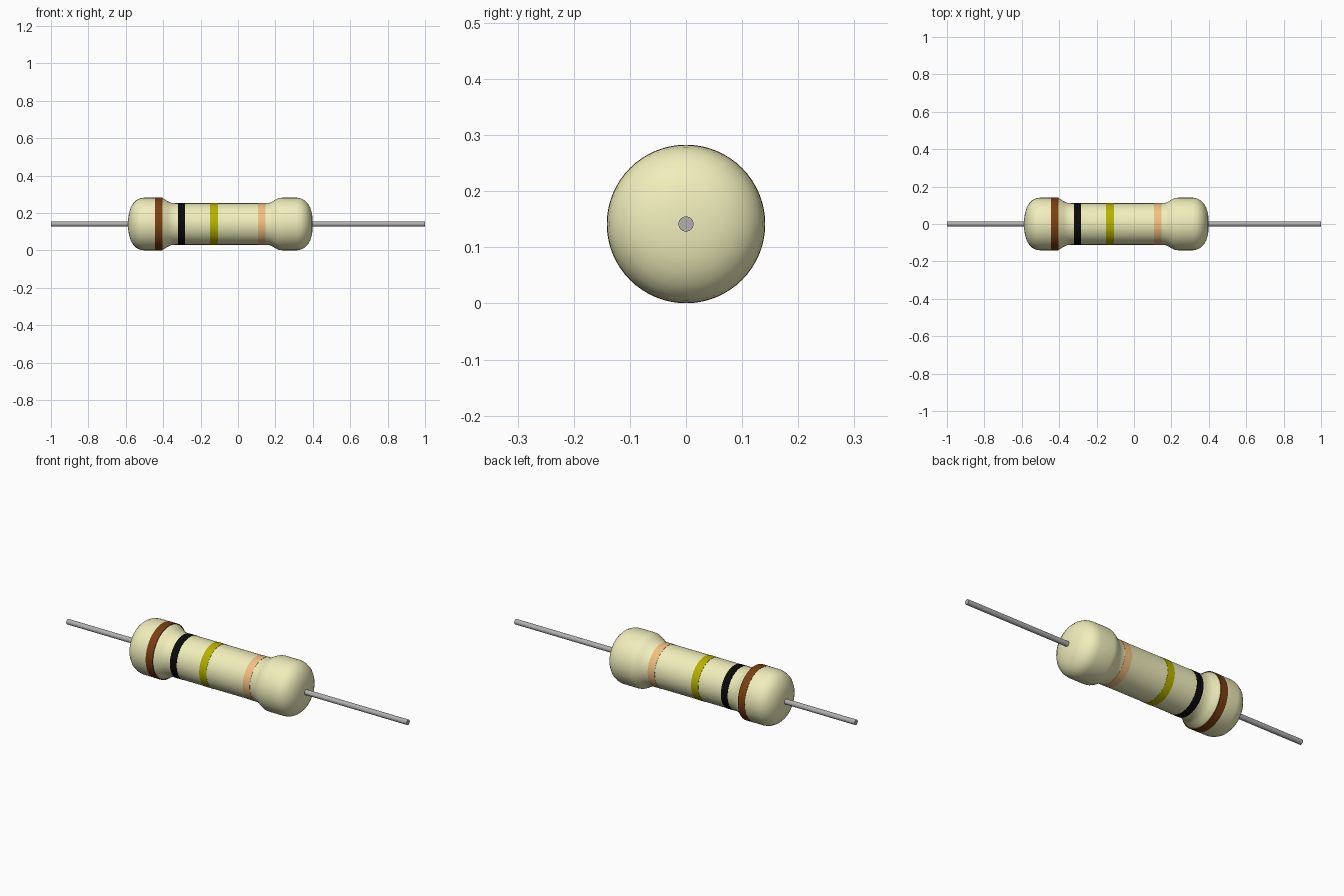
import bpy, bmesh, math

if "Cube" in bpy.data.objects:
    bpy.data.objects.remove(bpy.data.objects["Cube"])

AXIS_Z = 0.1415   # height of the shared axis
MID = -0.094      # centre of the body along x


def lathe(name, profile, color=None, seg=64, closed=False):
    """Spin (x, radius) points around the long axis."""
    bm = bmesh.new()
    rings = []
    for x, r in profile:
        if r == 0:
            rings.append([bm.verts.new((x, 0, AXIS_Z))] * seg)
        else:
            rings.append([bm.verts.new((x, r * math.cos(a), AXIS_Z + r * math.sin(a)))
                          for a in (2 * math.pi * i / seg for i in range(seg))])
    pairs = list(zip(rings, rings[1:] + rings[:1] if closed else rings[1:]))
    for p, q in pairs:
        for i in range(seg):
            j = (i + 1) % seg
            bm.faces.new(list(dict.fromkeys((p[i], p[j], q[j], q[i]))))
    bmesh.ops.recalc_face_normals(bm, faces=bm.faces)
    mesh = bpy.data.meshes.new(name)
    bm.to_mesh(mesh)
    bm.free()
    ob = bpy.data.objects.new(name, mesh)
    bpy.context.collection.objects.link(ob)
    if color:
        mat = bpy.data.materials.new(name + "_color")
        mat.diffuse_color = (*color, 1)
        mat.use_nodes = True
        mat.node_tree.nodes["Principled BSDF"].inputs["Base Color"].default_value = mat.diffuse_color
        mesh.materials.append(mat)
    bpy.ops.object.select_all(action='DESELECT')
    ob.select_set(True)
    bpy.context.view_layer.objects.active = ob
    bpy.ops.object.shade_smooth_by_angle(angle=math.radians(35))
    return ob


# Ceramic body: half profile from the waist to the domed end, mirrored
half = [(0.240, 0.111), (0.262, 0.113), (0.280, 0.121), (0.298, 0.132), (0.314, 0.139),
        (0.330, 0.1405), (0.410, 0.1405), (0.430, 0.137), (0.450, 0.127), (0.467, 0.110),
        (0.480, 0.088), (0.489, 0.060), (0.493, 0.030), (0.494, 0)]
profile = [(MID - d, r) for d, r in reversed(half)] + [(MID + d, r) for d, r in half]
lathe("body", profile, (0.88, 0.86, 0.50))

# Colour bands: thin sleeves around the body
bands = [("brown_band", -0.444, -0.403, 0.1412, (0.19, 0.05, 0.006)),
         ("black_band", -0.322, -0.283, 0.112, (0.003, 0.003, 0.003)),
         ("yellow_band", -0.150, -0.108, 0.112, (0.47, 0.45, 0.0)),
         ("peach_band", 0.106, 0.147, 0.112, (0.90, 0.53, 0.22))]
for name, x0, x1, r, col in bands:
    lathe(name, [(x0, r), (x1, r), (x1, r - 0.004), (x0, r - 0.004)], col, closed=True)

# Wire leads at both ends
for side, end in (("left", -1), ("right", 1)):
    start = MID + end * 0.45
    lathe(side + "_lead", [(start, 0), (start, 0.0135), (end, 0.0135), (end, 0)],
          (0.45, 0.43, 0.43), seg=24)
